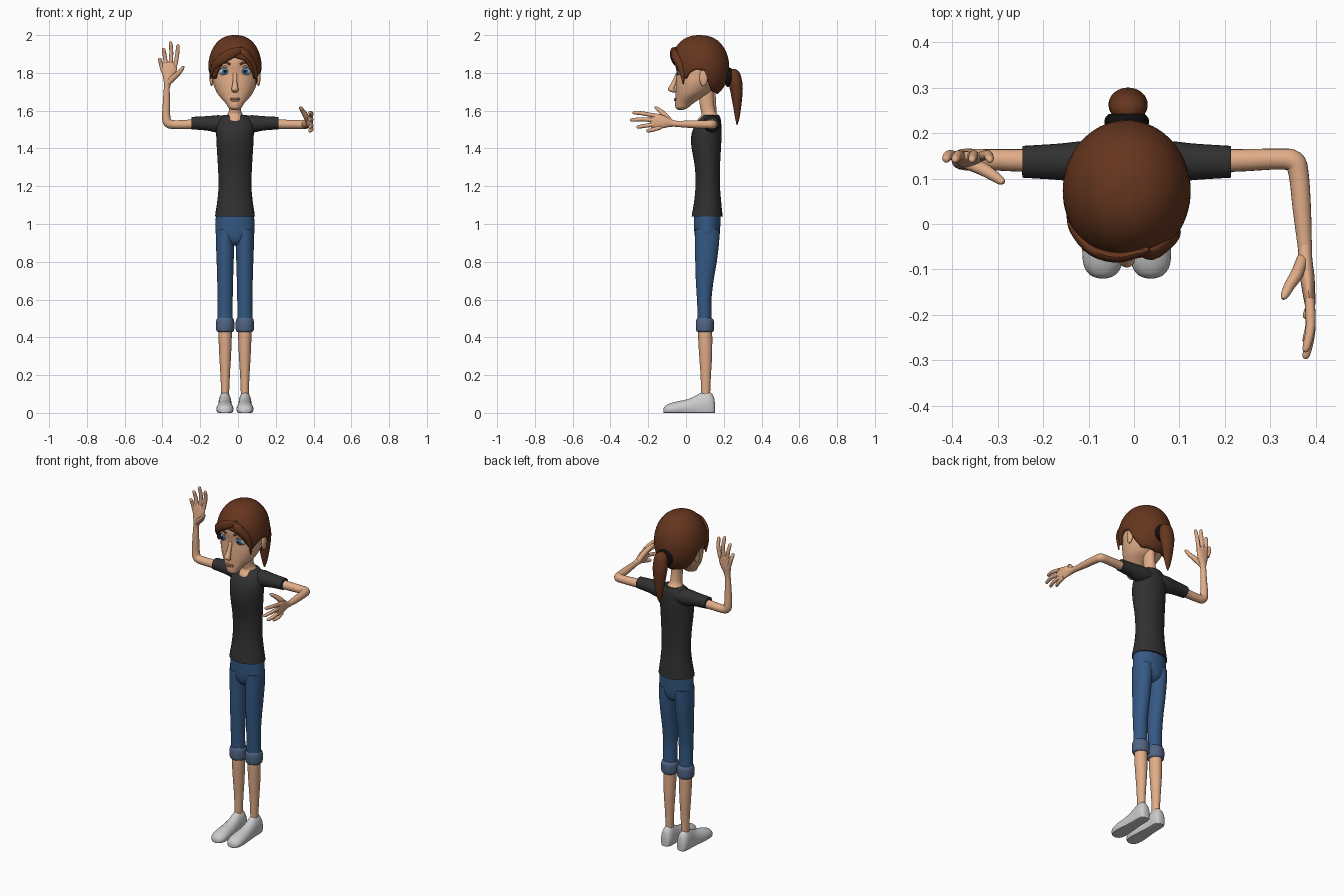
import bpy, bmesh
from math import sin, cos, pi, radians
from mathutils import Vector, Matrix

CX = -0.016  # body centre line


def mat(name, r, g, b):
    m = bpy.data.materials.new(name)
    m.diffuse_color = (r, g, b, 1)
    return m


SKIN = mat("skin", .76, .42, .25)
HAIR = mat("hair_brown", .13, .036, .013)
SHIRT = mat("shirt_black", .03, .03, .03)
JEANS = mat("denim", .035, .10, .23)
CUFF = mat("light_denim", .08, .13, .23)
BLACK = mat("black", .005, .005, .005)
BLUE = mat("iris_blue", .05, .22, .48)
WHITE = mat("eye_white", .85, .85, .85)
LIP = mat("lip", .60, .27, .17)


def finish(name, bm, material):
    bmesh.ops.recalc_face_normals(bm, faces=bm.faces)
    me = bpy.data.meshes.new(name)
    bm.to_mesh(me)
    bm.free()
    me.shade_smooth()
    me.set_sharp_from_angle(angle=radians(50))
    ob = bpy.data.objects.new(name, me)
    bpy.context.collection.objects.link(ob)
    if material:
        me.materials.append(material)
    return ob


def smooth_path(rows, steps):
    """Catmull-Rom interpolation of number rows."""
    out, n = [], len(rows)
    for i in range(n - 1):
        p = [rows[max(i - 1, 0)], rows[i], rows[i + 1], rows[min(i + 2, n - 1)]]
        for k in range(steps):
            t = k / steps
            out.append([.5 * (2*b + (c - a)*t + (2*a - 5*b + 4*c - d)*t*t + (3*b - a - 3*c + d)*t**3)
                        for a, b, c, d in zip(*p)])
    return out + [list(rows[-1])]


def loft(name, rows, material, side=(1, 0, 0), axis=None, sides=24, steps=4, floor=None):
    """Elliptic rings along a path; row = x, y, z, radius along side, other radius."""
    rows = smooth_path(rows, steps)
    bm, rings = bmesh.new(), []
    for i, r in enumerate(rows):
        c = Vector(r[:3])
        t = Vector(axis) if axis else \
            (Vector(rows[min(i + 1, len(rows) - 1)][:3]) - Vector(rows[max(i - 1, 0)][:3])).normalized()
        s = Vector(side)
        s = (s - t * s.dot(t)).normalized()
        w = t.cross(s)
        ring = []
        for k in range(sides):
            v = c + s * r[3] * cos(2*pi*k/sides) + w * r[4] * sin(2*pi*k/sides)
            if floor is not None:
                v.z = max(v.z, floor)
            ring.append(bm.verts.new(v))
        rings.append(ring)
    for a, b in zip(rings, rings[1:]):
        for k in range(sides):
            bm.faces.new((a[k], a[(k+1) % sides], b[(k+1) % sides], b[k]))
    bm.faces.new(rings[0])
    bm.faces.new(rings[-1])
    return finish(name, bm, material)


def body(name, x, rows, material, sides=32):
    """Upright loft; row = z, front y, back y, half width."""
    return loft(name, [(x, (f + b)/2, z, a, (b - f)/2) for z, f, b, a in rows],
                material, axis=(0, 0, 1), sides=sides)


def ball(name, loc, size, material):
    bm = bmesh.new()
    bmesh.ops.create_uvsphere(bm, u_segments=24, v_segments=14, radius=1,
                              matrix=Matrix.Translation(loc) @ Matrix.Diagonal((*size, 1)))
    return finish(name, bm, material)


# Shirt and neck
body("shirt", CX, [(1.04, .03, .195, .105), (1.06, .033, .192, .103), (1.12, .043, .186, .094),
     (1.2, .05, .18, .087), (1.3, .047, .18, .09), (1.4, .03, .185, .096), (1.46, .027, .188, .099),
     (1.51, .04, .187, .10), (1.55, .065, .185, .09), (1.578, .09, .175, .06)], SHIRT)
body("neck", CX, [(1.525, .068, .17, .036), (1.55, .061, .17, .049), (1.578, .082, .168, .042),
     (1.60, .079, .155, .032), (1.64, .072, .148, .03), (1.71, .07, .145, .03)], SKIN)

# Jeans seat, legs, shoes
body("jeans_seat", CX, [(.885, .08, .145, .02), (.905, .058, .168, .07), (.94, .046, .178, .1),
     (1.0, .042, .182, .103), (1.06, .042, .185, .1)], JEANS)
for s, tag in ((-1, "right"), (1, "left")):
    x = CX + s * .052
    body(tag + "_jeans_leg", x, [(.45, .06, .138, .041), (.5, .062, .136, .040), (.6, .058, .135, .040),
         (.7, .052, .146, .042), (.8, .049, .163, .045), (.9, .047, .175, .0485), (.97, .047, .178, .048)], JEANS)
    body(tag + "_jeans_cuff", x, [(.428, .062, .14, .039), (.437, .054, .147, .047), (.465, .052, .149, .049),
         (.49, .054, .147, .047), (.502, .06, .138, .041)], CUFF)
    body(tag + "_calf", x, [(.06, .08, .13, .022), (.1, .08, .128, .021), (.2, .077, .132, .025),
         (.3, .07, .138, .031), (.4, .064, .139, .035), (.46, .064, .138, .035)], SKIN)
    shoe = [(.153, .012, .05), (.147, .026, .085), (.13, .033, .108), (.11, .035, .115), (.08, .035, .107),
            (.04, .037, .085), (0, .041, .07), (-.05, .045, .06), (-.09, .042, .048),
            (-.112, .028, .035), (-.12, .008, .02)]
    loft(tag + "_shoe", [(x + s * .001, y, h * .35, w, h * .65) for y, w, h in shoe], None,
         axis=(0, 1, 0), floor=0)
    # Sleeve
    loft(tag + "_sleeve", [(CX + s * d, .137, z, r, q) for d, z, r, q in
         ((.03, 1.53, .04, .045), (.09, 1.53, .046, .046), (.15, 1.533, .038, .04), (.23, 1.534, .033, .035))],
         SHIRT, side=(0, 0, 1))


# Arms
def arm(name, pts, side):
    loft(name, [(*p, r, r) for *p, r in pts], SKIN, side=side, sides=20)


arm("right_arm", [(-.10, .14, 1.528, .027), (-.24, .14, 1.528, .025), (-.33, .142, 1.526, .023),
    (-.368, .142, 1.533, .024), (-.38, .142, 1.565, .022), (-.379, .14, 1.64, .019), (-.377, .14, 1.73, .015)],
    (0, 1, 0))
arm("left_arm", [(.07, .14, 1.528, .027), (.22, .14, 1.528, .025), (.315, .143, 1.527, .023),
    (.352, .138, 1.527, .024), (.363, .108, 1.527, .022), (.37, .03, 1.528, .02), (.377, -.06, 1.53, .015)],
    (0, 0, 1))


# Hands: coordinates along fingers, toward thumb, out of palm
def hand(tag, wrist, d, t, n):
    d, t, n, wrist = Vector(d), Vector(t), Vector(n), Vector(wrist)

    def part(name, rows, sides):
        loft(tag + "_" + name, [(*(wrist + d*a + t*b + n*c), r, q) for a, b, c, r, q in rows],
             SKIN, side=t, sides=sides, steps=3)
    part("palm", [(-.015, 0, 0, .015, .014), (.02, .004, 0, .02, .016), (.06, .010, -.005, .034, .016),
                  (.095, .013, -.008, .041, .013), (.12, .016, -.01, .036, .010), (.128, .017, -.01, .025, .005)], 20)
    fingers = {"index_finger": ((.105, .043), (.165, .055), (.222, .06)),
               "middle_finger": ((.11, .020), (.175, .024), (.237, .020)),
               "ring_finger": ((.105, -.003), (.155, -.010), (.202, -.018)),
               "little_finger": ((.075, -.018), (.115, -.031), (.148, -.038))}
    for name, (a, b, c) in fingers.items():
        e = [c[i] + .05 * (b[i] - c[i]) for i in (0, 1)]
        part(name, [(*a, -.01, .0115, .011), (*b, -.012, .0105, .0105),
                    (*[(b[i] + 3*c[i]) / 4 for i in (0, 1)], -.004, .0095, .009),
                    (*e, 0, .006, .006), (*c, .001, .002, .002)], 12)
    part("thumb", [(.015, .005, .005, .014, .013), (.05, .042, .018, .016, .014), (.075, .068, .034, .012, .012),
                   (.097, .084, .045, .009, .009), (.105, .09, .049, .003, .003)], 12)


hand("right", (-.377, .14, 1.73), (0, 0, 1), (1, 0, 0), (0, -1, 0))
hand("left", (.377, -.06, 1.53), (0, -1, 0), (0, 0, 1), (-1, 0, 0))

# Head
body("head", CX, [(1.604, -.04, -.015, .012), (1.615, -.055, .01, .034), (1.64, -.058, .04, .05),
     (1.67, -.055, .085, .077), (1.70, -.055, .13, .098), (1.75, -.053, .17, .117), (1.80, -.05, .19, .121),
     (1.86, -.057, .2, .12), (1.92, -.04, .18, .1), (1.97, 0, .12, .05)], SKIN)
loft("nose", [(CX, -.045, 1.80, .010, .008), (CX, -.062, 1.75, .012, .014), (CX, -.078, 1.715, .018, .018),
     (CX, -.068, 1.70, .014, .014), (CX, -.055, 1.695, .004, .004)], SKIN, axis=(0, 0, 1), sides=16)
for name, z, r in (("upper_lip", 1.663, .004), ("lower_lip", 1.655, .005)):
    loft(name, [(CX - .03, -.046, z + .002, .001, .001), (CX - .015, -.056, z, r, r), (CX, -.059, z, r, r),
         (CX + .015, -.056, z, r, r), (CX + .03, -.046, z + .002, .001, .001)], LIP, side=(0, 0, 1), sides=10)
for s, tag in ((-1, "right"), (1, "left")):
    x = CX + s * .053
    ball(tag + "_eye", (x, -.014, 1.808), (.032, .032, .025), WHITE)
    ball(tag + "_iris", (x, -.043, 1.808), (.016, .006, .017), BLUE)
    ball(tag + "_pupil", (x, -.047, 1.808), (.008, .004, .009), BLACK)
    loft(tag + "_upper_eyelid", [(x - s*.033, -.036, 1.815, .003, .003), (x, -.046, 1.834, .005, .005),
         (x + s*.034, -.022, 1.815, .003, .003)], SKIN, side=(0, 0, 1), sides=10)
    loft(tag + "_eyebrow", [(x - s*.028, -.053, 1.845, .006, .004), (x, -.046, 1.856, .006, .004),
         (x + s*.04, -.015, 1.845, .002, .002)], HAIR, side=(0, 0, 1), sides=10)
    ball(tag + "_ear", (CX + s * .124, .093, 1.775), (.011, .022, .045), SKIN)

# Hair cap: rounded shell that stops at a hairline depending on direction
LINE = [(0, 1.885), (.45, 1.865), (.8, 1.80), (1.0, 1.76), (1.2, 1.80), (1.45, 1.82), (1.75, 1.81),
        (1.95, 1.74), (2.2, 1.70), (3.2, 1.685)]


def hairline(a):
    for (p, z), (q, w) in zip(LINE, LINE[1:]):
        if a <= q:
            return z + (w - z) * (a - p) / (q - p)


bm = bmesh.new()
N, M = 72, 18
top = bm.verts.new((CX, .075, 2.0))
prev = None
for j in range(1, M + 1):
    ring = []
    for i in range(N):
        th = 2 * pi * i / N - pi
        f = Vector((1, 0)).angle(Vector(((hairline(abs(th)) - 1.83) / .17,
            max(0, 1 - ((hairline(abs(th)) - 1.83) / .17)**2)**.5))) * j / M
        r = sin(f) ** .85
        ring.append(bm.verts.new((CX + .141*r*sin(th), .073 - .156*r*cos(th), 1.83 + .17*cos(f))))
    for i in range(N):
        k = (i + 1) % N
        bm.faces.new((prev[i], prev[k], ring[k], ring[i]) if prev else (top, ring[k], ring[i]))
    prev = ring
cap = finish("hair_cap", bm, HAIR)
sol = cap.modifiers.new("thickness", "SOLIDIFY")
sol.thickness, sol.offset = .014, -1

# Swept fringe, ponytail and band
loft("right_fringe", [(.035, -.055, 1.925, .012, .006), (-.03, -.073, 1.905, .026, .012),
     (-.09, -.058, 1.87, .026, .013), (-.13, -.015, 1.83, .02, .011), (-.145, .02, 1.77, .004, .004)],
     HAIR, side=(0, 0, 1), sides=14)
loft("left_fringe", [(.01, -.06, 1.925, .012, .006), (.045, -.063, 1.90, .022, .011),
     (.082, -.035, 1.85, .02, .011), (.095, -.02, 1.80, .014, .008), (.096, -.014, 1.74, .003, .003)],
     HAIR, side=(0, .5, 1), sides=14)
body("ponytail", CX + .003, [(1.82, .24, .262, .012), (1.80, .226, .285, .035), (1.75, .225, .298, .043),
     (1.7, .235, .3, .04), (1.62, .25, .292, .028), (1.56, .26, .283, .015), (1.525, .268, .272, .003)], HAIR)
loft("hair_band", [(CX, .21, 1.775, .042, .042), (CX, .218, 1.776, .048, .05), (CX, .232, 1.778, .048, .05),
     (CX, .242, 1.78, .04, .042)], BLACK, axis=(0, 1, 0))
